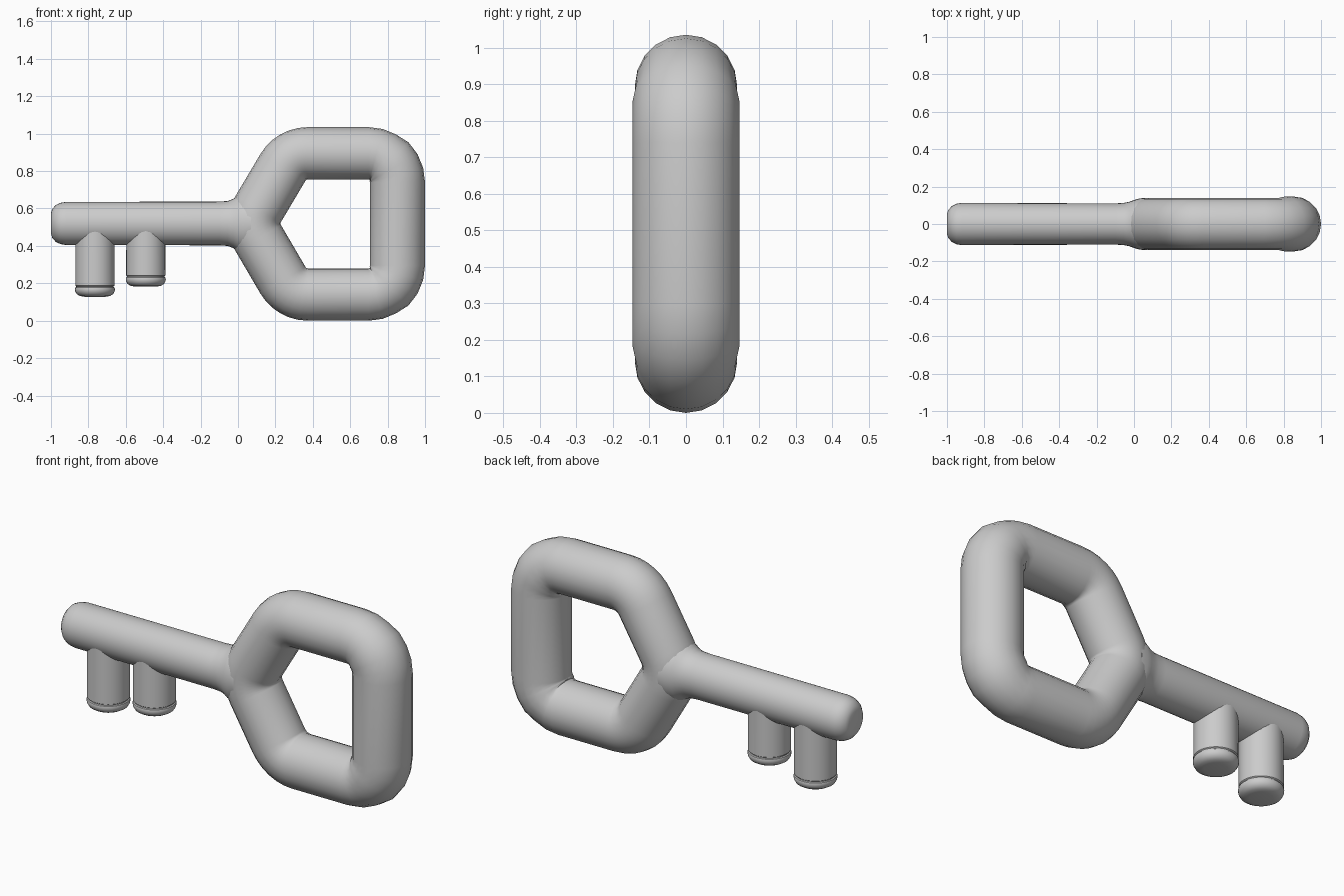
import bpy, bmesh
from math import sin, cos, pi, radians
from mathutils import Vector

if "Cube" in bpy.data.objects:
    bpy.data.objects.remove(bpy.data.objects["Cube"])

MID = 0.52


def loft(name, rings, closed=False):
    """Skin a list of equal-length vertex rings, capped unless closed."""
    bm = bmesh.new()
    vs = [[bm.verts.new(p) for p in ring] for ring in rings]
    n = len(vs[0])
    for i in range(len(vs) if closed else len(vs) - 1):
        a, b = vs[i], vs[(i + 1) % len(vs)]
        for j in range(n):
            k = (j + 1) % n
            bm.faces.new((a[j], a[k], b[k], b[j]))
    if not closed:
        bm.faces.new(vs[0])
        bm.faces.new(vs[-1])
    bmesh.ops.recalc_face_normals(bm, faces=bm.faces)
    me = bpy.data.meshes.new(name)
    bm.to_mesh(me)
    bm.free()
    ob = bpy.data.objects.new(name, me)
    bpy.context.collection.objects.link(ob)
    bpy.ops.object.select_all(action='DESELECT')
    bpy.context.view_layer.objects.active = ob
    ob.select_set(True)
    bpy.ops.object.shade_smooth_by_angle(angle=radians(40))
    return ob


def rounded_path(corners, radius, segs):
    """Closed XZ path with filleted corners: list of (point, tangent)."""
    out = []
    n = len(corners)
    for i in range(n):
        p = Vector(corners[i])
        d0 = (p - Vector(corners[i - 1])).normalized()
        d1 = (Vector(corners[(i + 1) % n]) - p).normalized()
        turn = d0.angle(d1)
        normal = (d1 - d0 * d0.dot(d1)).normalized()
        start = p - d0 * radius * math_tan(turn / 2)
        for s in range(segs + 1):
            a = turn * s / segs
            pt = start + d0 * radius * sin(a) + normal * radius * (1 - cos(a))
            out.append((pt, d0 * cos(a) + normal * sin(a)))
    return out


def math_tan(a):
    return sin(a) / cos(a)


# bow: round tube swept around a five-sided loop
corners = [(0.0625, MID), (0.285, 0.14), (0.853, 0.14),
           (0.853, 0.895), (0.285, 0.895)]
rings = []
for p, t in rounded_path(corners, 0.155, 6):
    r = 0.147 if p.x > 0.8 else 0.14
    side = Vector((t.y, -t.x))
    ring = []
    for j in range(20):
        a = 2 * pi * j / 20
        q = p + side * r * cos(a)
        ring.append((q.x, r * sin(a), q.y))
    rings.append(ring)
loft("bow", rings, closed=True)

# shaft: rounded tip on the left, flared fillet into the bow (x, ry, rz)
sections = [(-1.0, 0.055, 0.055), (-0.993, 0.075, 0.077), (-0.975, 0.095, 0.098),
            (-0.95, 0.108, 0.110), (-0.92, 0.113, 0.115), (-0.1, 0.110, 0.117),
            (-0.055, 0.113, 0.120), (-0.025, 0.119, 0.132), (0.0, 0.128, 0.150),
            (0.03, 0.137, 0.165), (0.07, 0.140, 0.150)]
loft("shaft", [[(x, ry * cos(2 * pi * j / 32), MID + rz * sin(2 * pi * j / 32))
                for j in range(32)] for x, ry, rz in sections])

# teeth: round pegs with a thin groove and a rounded foot (radius, height)
foot = [(0.055, 0.0), (0.08, 0.004), (0.097, 0.014), (0.105, 0.028), (0.107, 0.04),
        (0.105, 0.049), (0.100, 0.052), (0.100, 0.056), (0.105, 0.060)]
for name, x, z0 in (("tip_tooth", -0.765, 0.128), ("inner_tooth", -0.493, 0.182)):
    prof = [(r, z0 + h) for r, h in foot] + [(0.104, MID - 0.02)]
    loft(name, [[(x + r * cos(2 * pi * j / 32), r * sin(2 * pi * j / 32), z)
                 for j in range(32)] for r, z in prof])
